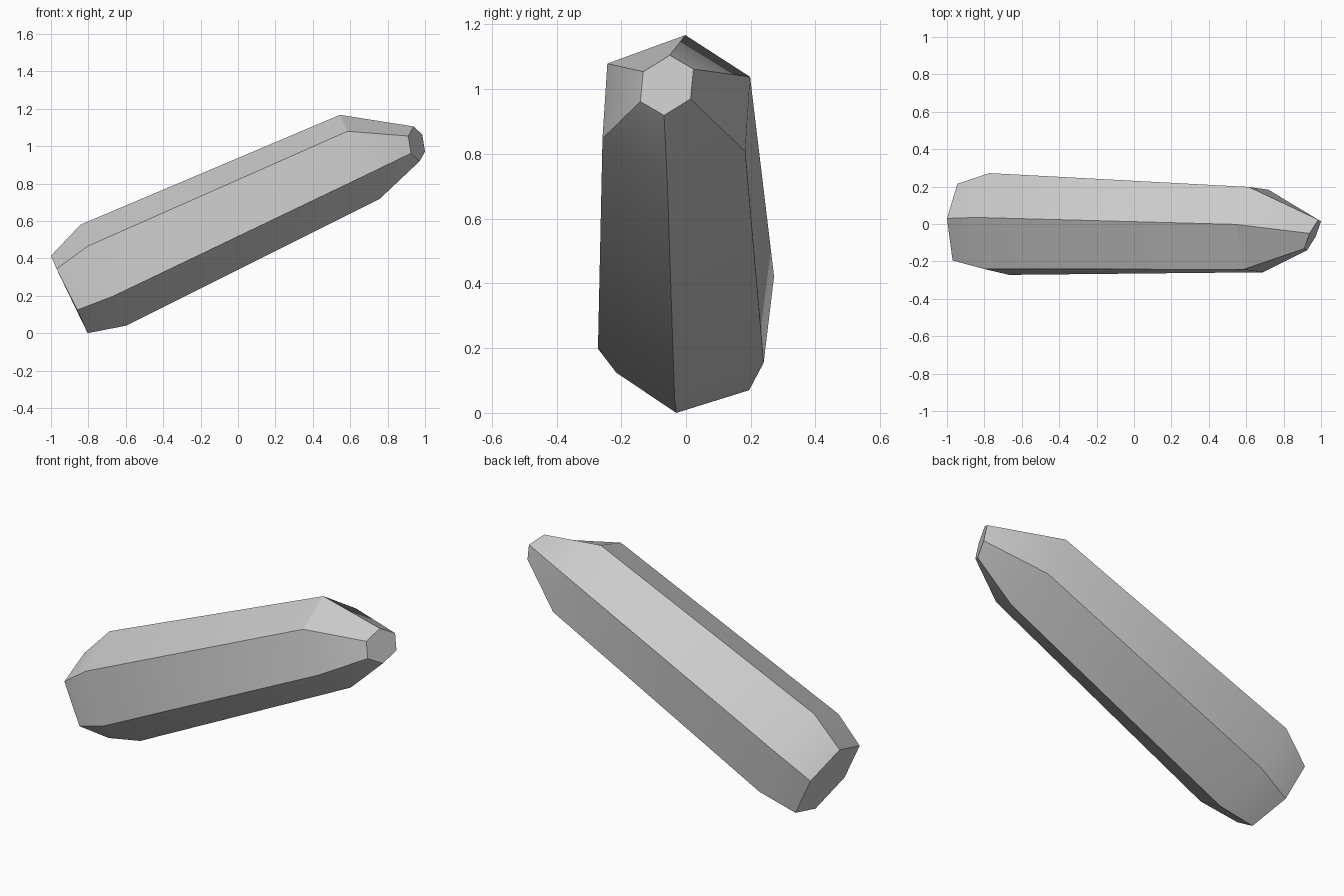
import bpy
import bmesh
import math
from mathutils import Vector

default_cube = bpy.data.objects.get("Cube")
if default_cube:
    bpy.data.objects.remove(default_cube, do_unlink=True)


def make_material(name, colour):
    material = bpy.data.materials.new(name)
    material.use_nodes = True
    material.diffuse_color = colour
    shader = next(n for n in material.node_tree.nodes if n.type == 'BSDF_PRINCIPLED')
    shader.inputs["Base Color"].default_value = colour
    return material


def hexagon_ring(bm, centre, spokes):
    """Six points: three spokes from the centre, then their opposites."""
    middle = Vector(centre)
    return [bm.verts.new(middle + sign * Vector(spoke))
            for sign in (1, -1) for spoke in spokes]


# Cross-sections along the tilted shaft: centre, then the top,
# front-upper and front-lower spokes of each skewed hexagon
sections = [
    # Wide lower end cap
    ((-.902, 0, .207), [(-.098, .03, .207), (-.068, -.195, .137), (.042, -.215, -.083)]),
    # Lower shoulder
    ((-.72, 0, .31), [(-.122, .035, .27), (-.083, -.24, .155), (.053, -.272, -.112)]),
    # Upper shoulder
    ((.652, -.03, .943), [(-.107, .028, .224), (-.067, -.213, .136), (.038, -.228, -.095)]),
    # Narrow upper tip
    ((.955, -.059, 1.012), [(-.016, .009, .093), (-.045, -.073, .042), (-.03, -.082, -.05)]),
]

# Join the rings with side faces and close both ends
bm = bmesh.new()
rings = [hexagon_ring(bm, centre, spokes) for centre, spokes in sections]
for lower, upper in zip(rings, rings[1:]):
    for i in range(len(lower)):
        j = (i + 1) % len(lower)
        bm.faces.new((lower[i], lower[j], upper[j], upper[i]))
bm.faces.new(rings[0])
bm.faces.new(rings[-1])
bmesh.ops.recalc_face_normals(bm, faces=bm.faces)

mesh = bpy.data.meshes.new("crystal_shaft")
bm.to_mesh(mesh)
bm.free()
mesh.materials.append(make_material("light grey", (.6, .6, .6, 1)))

crystal = bpy.data.objects.new("crystal_shaft", mesh)
bpy.context.collection.objects.link(crystal)

# Soft shoulders, crisp long edges
bpy.ops.object.select_all(action='DESELECT')
crystal.select_set(True)
bpy.context.view_layer.objects.active = crystal
bpy.ops.object.shade_smooth_by_angle(angle=math.radians(30))
